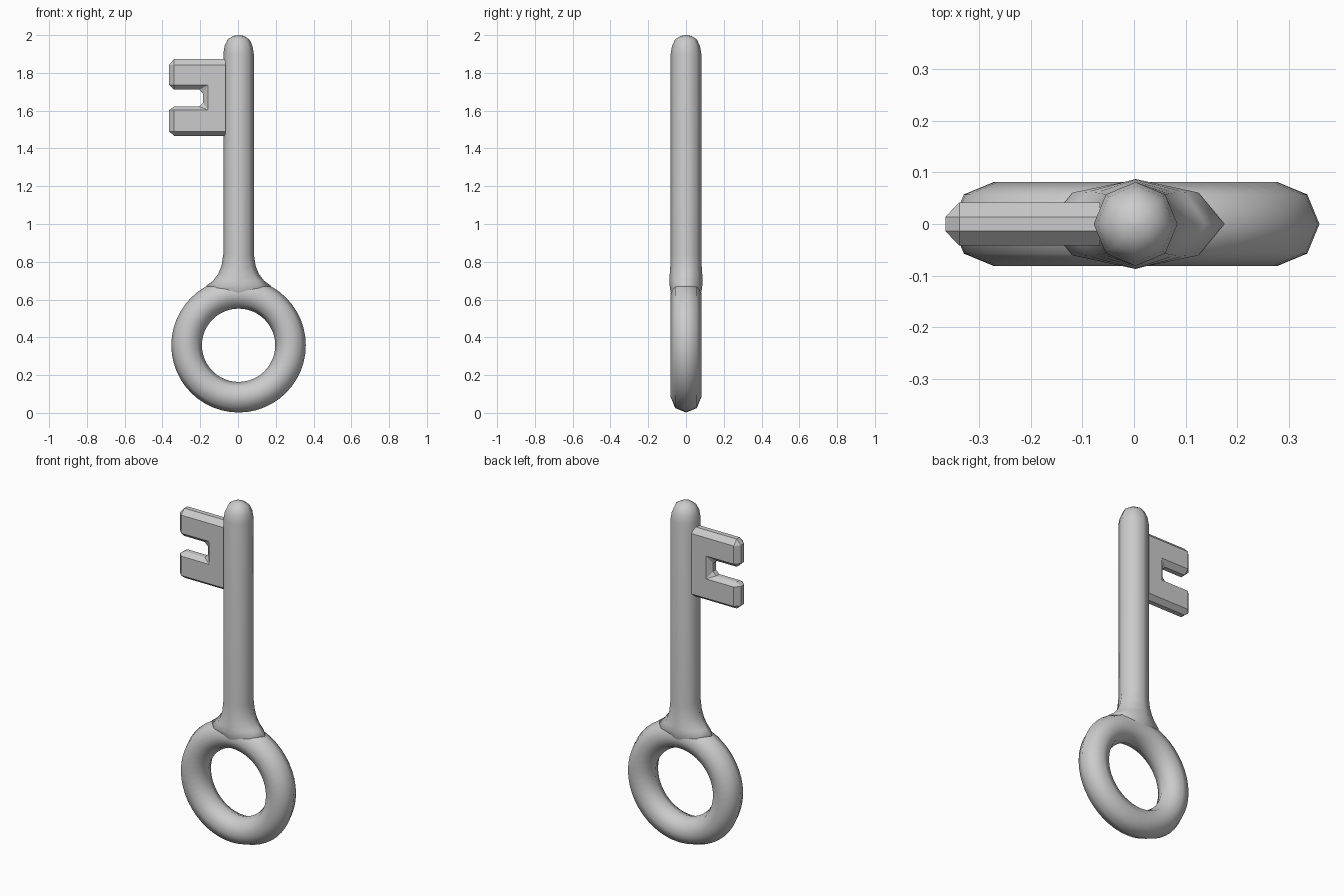
import bpy, bmesh
from math import sin, cos, pi

if "Cube" in bpy.data.objects:
    bpy.data.objects.remove(bpy.data.objects["Cube"])

CX = 0.003  # shared axis of shaft and ring


def finish(name, bm, smooth):
    bmesh.ops.remove_doubles(bm, verts=bm.verts, dist=1e-5)
    bmesh.ops.recalc_face_normals(bm, faces=bm.faces)
    for f in bm.faces:
        f.smooth = smooth
    mesh = bpy.data.meshes.new(name)
    bm.to_mesh(mesh)
    bm.free()
    ob = bpy.data.objects.new(name, mesh)
    bpy.context.collection.objects.link(ob)
    return ob


def loft(name, rings, smooth, closed=False):
    """Skin a list of equal-length point loops, capping the ends if open."""
    bm = bmesh.new()
    loops = [[bm.verts.new(p) for p in ring] for ring in rings]
    n = len(loops[0])
    pairs = list(zip(loops, loops[1:]))
    if closed:
        pairs.append((loops[-1], loops[0]))
    for a, b in pairs:
        for i in range(n):
            j = (i + 1) % n
            bm.faces.new((a[i], a[j], b[j], b[i]))
    if not closed:
        bm.faces.new(loops[0])
        bm.faces.new(loops[-1])
    return finish(name, bm, smooth)


def octagon(rx, ry, z):
    return [(CX + rx * cos(i * pi / 4), ry * sin(i * pi / 4), z) for i in range(8)]


# Ring handle: eight-sided tube swept round a circle
SEG, MAJOR, MINOR, RZ = 48, 0.275, 0.081, 0.358
loft("ring_handle", [
    [(CX + (MAJOR + MINOR * cos(k * pi / 4)) * cos(a), MINOR * sin(k * pi / 4),
      RZ + (MAJOR + MINOR * cos(k * pi / 4)) * sin(a)) for k in range(8)]
    for a in (2 * pi * s / SEG for s in range(SEG))], True, closed=True)

# Shaft: flared neck blending into the ring, straight stem, rounded tip
sections = [(0.10, 0.065, 0.60), (0.15, 0.082, 0.64), (0.172, 0.086, 0.672),
            (0.135, 0.087, 0.70), (0.108, 0.086, 0.735), (0.09, 0.083, 0.78),
            (0.081, 0.081, 0.84), (0.081, 0.081, 1.90), (0.074, 0.074, 1.942),
            (0.058, 0.058, 1.977), (0.03, 0.03, 1.995), (0.006, 0.006, 2.0)]
loft("shaft", [octagon(*s) for s in sections], True)

# Key bit: notched plate with chamfered edges; a rim outline and a smaller face outline
rim = [(-0.066, 1.873), (-0.338, 1.873), (-0.365, 1.843),
       (-0.365, 1.737), (-0.338, 1.711), (-0.205, 1.711), (-0.185, 1.69),
       (-0.185, 1.643), (-0.205, 1.622), (-0.338, 1.622), (-0.365, 1.603),
       (-0.365, 1.49), (-0.338, 1.467), (-0.066, 1.467)]
face = [(-0.066, 1.843), (-0.338, 1.843), (-0.338, 1.843),
        (-0.338, 1.737), (-0.338, 1.737), (-0.158, 1.737), (-0.158, 1.737),
        (-0.158, 1.603), (-0.158, 1.603), (-0.338, 1.603), (-0.338, 1.603),
        (-0.338, 1.49), (-0.338, 1.49), (-0.066, 1.49)]

bm = bmesh.new()
layers = [[bm.verts.new((x, y, z)) for x, z in pts]
          for pts, y in ((face, -0.042), (rim, -0.014), (rim, 0.014), (face, 0.042))]
n = len(rim)
for a, b in zip(layers, layers[1:]):
    for i in range(n):
        j = (i + 1) % n
        bm.faces.new((a[i], a[j], b[j], b[i]))
for end in (layers[0], layers[-1]):
    # flat sides: upper tooth, lower tooth, and the web joining them
    bm.faces.new([end[i] for i in (0, 1, 3, 5, 7, 9, 11, 13)])
bmesh.ops.dissolve_degenerate(bm, dist=1e-5, edges=bm.edges)
finish("key_bit", bm, False)
